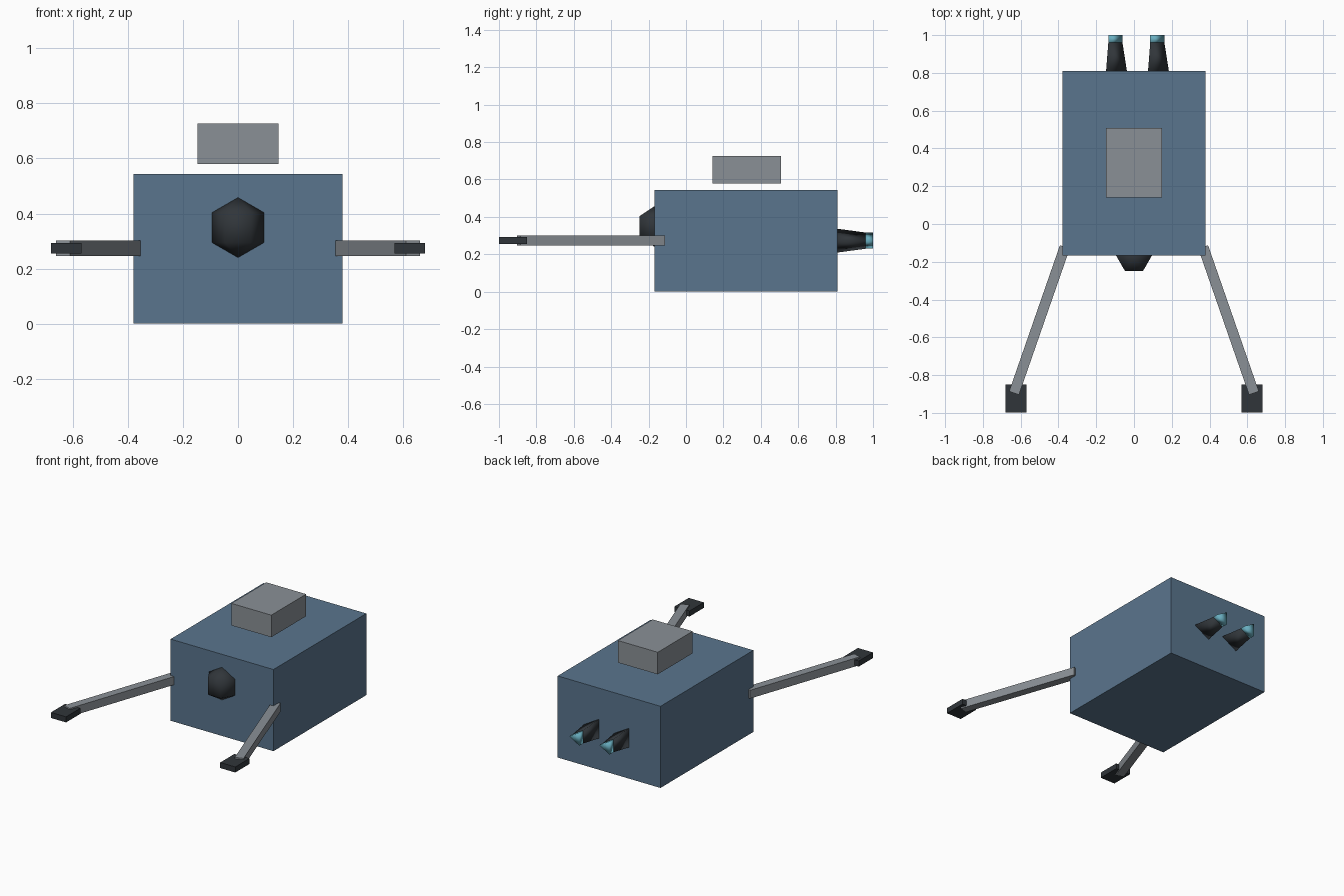
import bpy, bmesh, math
from mathutils import Matrix, Vector

old = bpy.data.objects.get("Cube")
if old:
    bpy.data.objects.remove(old)


def material(name, rgb):
    m = bpy.data.materials.new(name)
    m.use_nodes = True
    m.diffuse_color = (*rgb, 1)
    m.node_tree.nodes["Principled BSDF"].inputs["Base Color"].default_value = (*rgb, 1)
    return m


BLUE = material("hull_blue", (0.102, 0.178, 0.268))
GREY = material("metal_grey", (0.255, 0.28, 0.305))
DARK = material("dark_metal", (0.03, 0.036, 0.042))
CYAN = material("glow_cyan", (0.14, 0.42, 0.52))


def finish(bm, name, mat, smooth=False):
    bmesh.ops.recalc_face_normals(bm, faces=bm.faces)
    for f in bm.faces:
        f.smooth = smooth
    me = bpy.data.meshes.new(name)
    bm.to_mesh(me)
    bm.free()
    me.materials.append(mat)
    ob = bpy.data.objects.new(name, me)
    bpy.context.collection.objects.link(ob)
    return ob


def box(name, mat, center, size, turn=0):
    bm = bmesh.new()
    m = (Matrix.Translation(center) @ Matrix.Rotation(turn, 4, 'Z')
         @ Matrix.Diagonal((*size, 1)))
    bmesh.ops.create_cube(bm, size=1, matrix=m)
    return finish(bm, name, mat)


def tri_nozzle(name, mat, x, z, y0, y1, r0, r1):
    # Three-sided frustum along y with one corner pointing to +x
    bm = bmesh.new()
    rings = []
    for y, r in ((y0, r0), (y1, r1)):
        angles = [math.tau * i / 3 for i in range(3)]
        rings.append([bm.verts.new((x + r * math.cos(a), y, z + r * math.sin(a)))
                      for a in angles])
    for i in range(3):
        j = (i + 1) % 3
        bm.faces.new((rings[0][i], rings[0][j], rings[1][j], rings[1][i]))
    for ring in rings:
        bm.faces.new(ring)
    return finish(bm, name, mat, True)


# Hull and floating roof block
box("hull", BLUE, (0, 0.321, 0.272), (0.758, 0.978, 0.544))
box("roof_block", GREY, (0, 0.324, 0.653), (0.294, 0.367, 0.147))

# Faceted sensor ball half sunk in the front: six sides, three bands
bm = bmesh.new()
R = 0.109
pole_top, pole_low = bm.verts.new((0, 0, R)), bm.verts.new((0, 0, -R))
upper, lower = [[bm.verts.new((R * math.cos(math.pi / 6) * math.cos(math.pi * i / 3),
                               R * math.cos(math.pi / 6) * math.sin(math.pi * i / 3), h))
                 for i in range(6)] for h in (R / 2, -R / 2)]
for i in range(6):
    j = (i + 1) % 6
    bm.faces.new((upper[i], upper[j], pole_top))
    bm.faces.new((lower[i], lower[j], upper[j], upper[i]))
    bm.faces.new((lower[j], lower[i], pole_low))
sensor = finish(bm, "front_sensor", DARK, True)
sensor.location = (0, -0.168, 0.349)

# Mirrored arms, grippers and thrusters
for side, s in (("left", 1), ("right", -1)):
    inner = Vector((s * 0.366, -0.121, 0.274))
    outer = Vector((s * 0.635, -0.895, 0.274))
    d = outer - inner
    box(side + "_arm", GREY, (inner + outer) / 2, (0.055, d.length, 0.055),
        math.atan2(-d.x, d.y))
    box(side + "_gripper", DARK, (s * 0.624, -0.924, 0.274), (0.111, 0.15, 0.037))
    tri_nozzle(side + "_thruster", DARK, s * 0.111, 0.273, 0.80, 0.96, 0.075, 0.05)
    tri_nozzle(side + "_thruster_glow", CYAN, s * 0.111, 0.273, 0.955, 1.0, 0.05, 0.05)
